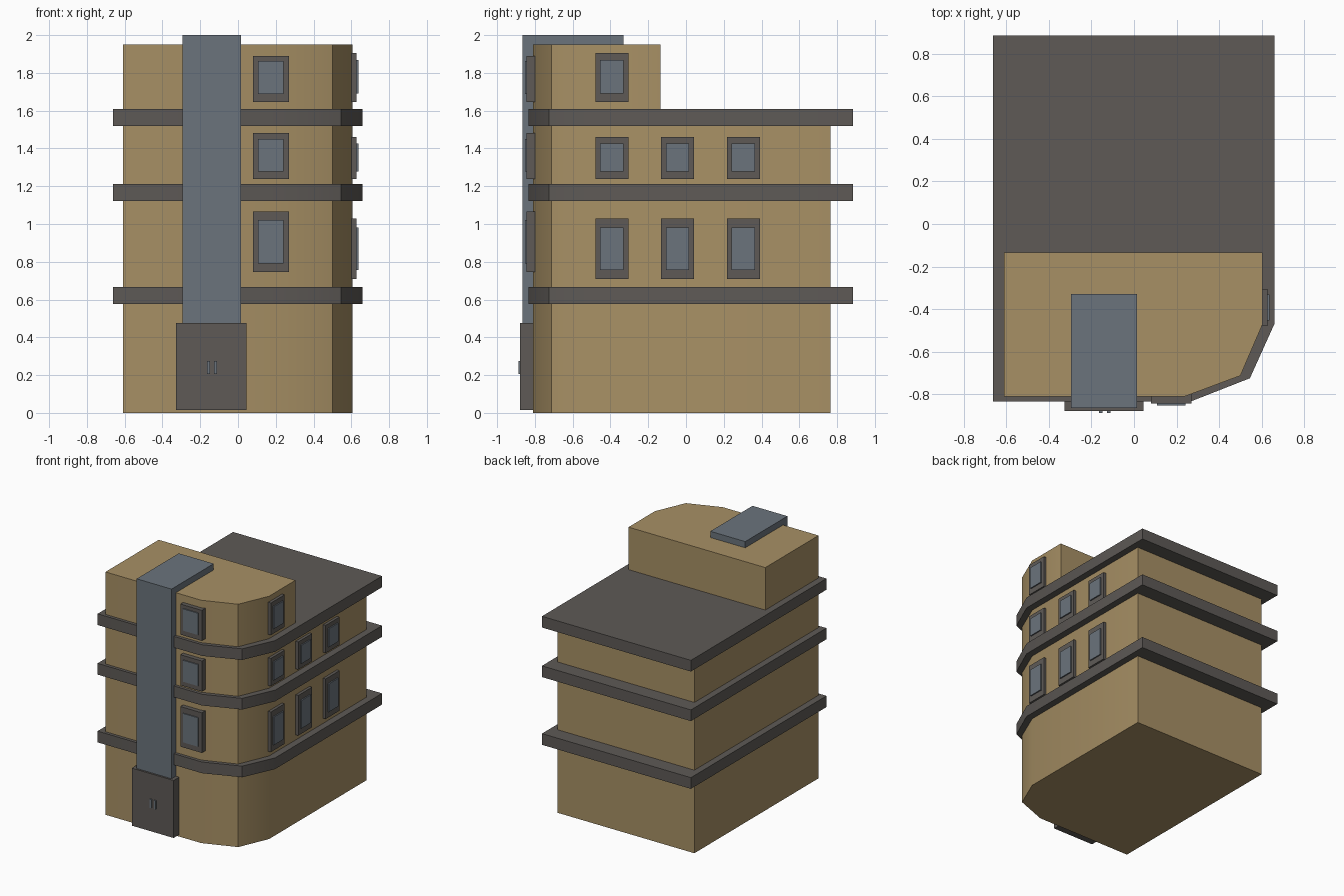
import bpy, bmesh, math

if "Cube" in bpy.data.objects:
    bpy.data.objects.remove(bpy.data.objects["Cube"])


def material(name, rgb):
    m = bpy.data.materials.new(name)
    m.diffuse_color = (*rgb, 1)
    m.use_nodes = True
    m.node_tree.nodes["Principled BSDF"].inputs["Base Color"].default_value = m.diffuse_color
    return m


TAN = material("tan_wall", (0.39, 0.28, 0.13))
GREY = material("dark_grey_trim", (0.112, 0.102, 0.094))
BLUE = material("blue_grey_glass", (0.147, 0.174, 0.203))


def prism(name, outline, z0, z1, mat):
    """Extrude a plan outline from z0 to z1."""
    bm = bmesh.new()
    face = bm.faces.new([bm.verts.new((x, y, z0)) for x, y in outline])
    new = bmesh.ops.extrude_face_region(bm, geom=[face])["geom"]
    for v in new:
        if isinstance(v, bmesh.types.BMVert):
            v.co.z = z1
    bmesh.ops.recalc_face_normals(bm, faces=bm.faces)
    mesh = bpy.data.meshes.new(name)
    bm.to_mesh(mesh)
    bm.free()
    mesh.materials.append(mat)
    ob = bpy.data.objects.new(name, mesh)
    bpy.context.collection.objects.link(ob)
    return ob


def box(name, x, y, z, mat):
    return prism(name, [(x[0], y[0]), (x[1], y[0]), (x[1], y[1]), (x[0], y[1])], z[0], z[1], mat)


def smooth(ob):
    bpy.ops.object.select_all(action='DESELECT')
    ob.select_set(True)
    bpy.context.view_layer.objects.active = ob
    bpy.ops.object.shade_smooth_by_angle(angle=math.radians(30))


def walls(back):
    return [(-0.61, -0.81), (0.24, -0.81), (0.5, -0.713), (0.605, -0.47), (0.605, back), (-0.61, back)]


# walls: main block and shorter top storey
smooth(prism("main_walls", walls(0.765), 0, 1.56, TAN))
smooth(prism("top_storey", walls(-0.135), 1.56, 1.95, TAN))

# projecting floor slabs with the chamfered corner
ledge = [(-0.663, -0.835), (0.265, -0.835), (0.545, -0.725), (0.66, -0.47), (0.66, 0.885), (-0.663, 0.885)]
for i, z in enumerate((0.577, 1.121, 1.519)):
    smooth(prism(f"floor_slab_{i + 1}", ledge, z, z + 0.09, GREY))

# glazed stair tower over the entrance
box("stair_tower", (-0.295, 0.015), (-0.865, -0.33), (0.46, 2.0), BLUE)

# entrance door and its two handles
box("entrance_door", (-0.327, 0.044), (-0.88, -0.8), (0.015, 0.477), GREY)
for i, x in enumerate((-0.164, -0.126)):
    box(f"door_handle_{i + 1}", (x, x + 0.016), (-0.888, -0.875), (0.205, 0.275), BLUE)

# front windows: frame range, glass range
for i, (f, g) in enumerate([((0.745, 1.067), (0.79, 1.022)),
                            ((1.238, 1.483), (1.277, 1.449)),
                            ((1.645, 1.89), (1.687, 1.862))]):
    box(f"front_window_frame_{i + 1}", (0.08, 0.27), (-0.845, -0.8), f, GREY)
    box(f"front_window_glass_{i + 1}", (0.107, 0.242), (-0.853, -0.84), g, BLUE)

# right windows: three on the lower rows, one on the top storey
rows = [((0.708, 1.03), (0.757, 0.982), 3),
        ((1.237, 1.46), (1.277, 1.425), 3),
        ((1.647, 1.905), (1.69, 1.868), 1)]
for r, (f, g, n) in enumerate(rows):
    for c in range(n):
        y = -0.48 + 0.348 * c
        box(f"right_window_frame_{r + 1}_{c + 1}", (0.59, 0.628), (y, y + 0.175), f, GREY)
        box(f"right_window_glass_{r + 1}_{c + 1}", (0.62, 0.638), (y + 0.026, y + 0.148), g, BLUE)
